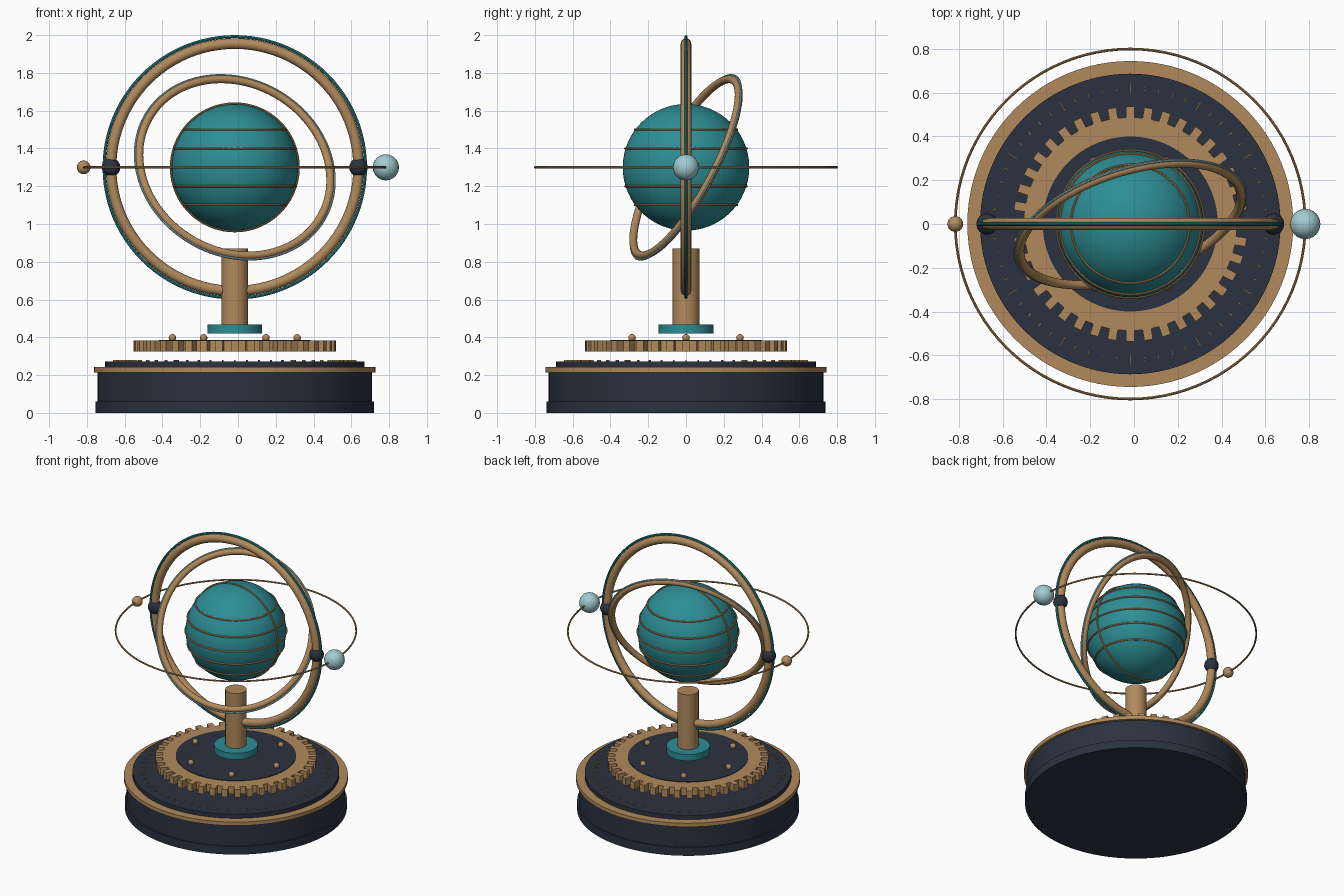
import bpy, bmesh, math
from mathutils import Vector

cube = bpy.data.objects.get("Cube")
if cube:
    bpy.data.objects.remove(cube, do_unlink=True)

CX = -0.017          # axis of the stand
HUB = Vector((CX, 0, 1.3))   # centre of globe and rings


def material(name, rgb):
    m = bpy.data.materials.new(name)
    m.use_nodes = True
    colour = (*rgb, 1)
    m.diffuse_color = colour
    m.node_tree.nodes["Principled BSDF"].inputs["Base Color"].default_value = colour
    return m


BRONZE = material("bronze", (0.44, 0.255, 0.107))
NAVY = material("dark navy", (0.024, 0.032, 0.05))
TEAL = material("teal", (0.026, 0.27, 0.3))
PALE = material("pale blue", (0.36, 0.6, 0.64))


def finish(name, mat, smooth=True):
    ob = bpy.context.object
    ob.name = ob.data.name = name
    ob.data.materials.append(mat)
    if smooth:
        bpy.ops.object.shade_smooth_by_angle(angle=math.radians(35))
    return ob


def disc(name, radius, z0, z1, mat, sides=96):
    bpy.ops.mesh.primitive_cylinder_add(vertices=sides, radius=radius, depth=z1 - z0,
                                        location=(CX, 0, (z0 + z1) / 2))
    return finish(name, mat)


def ball(name, radius, loc, mat, segs=24, rings=16):
    bpy.ops.mesh.primitive_uv_sphere_add(segments=segs, ring_count=rings,
                                         radius=radius, location=loc)
    return finish(name, mat)


def ring(name, major, minor, mat, normal=(0, 0, 1), centre=HUB, sides=12):
    bpy.ops.mesh.primitive_torus_add(major_radius=major, minor_radius=minor,
                                     major_segments=96, minor_segments=sides, location=centre)
    ob = finish(name, mat)
    ob.rotation_euler = Vector(normal).to_track_quat('Z', 'Y').to_euler()
    return ob


def mesh_object(name, bm, mat):
    me = bpy.data.meshes.new(name)
    bm.to_mesh(me)
    bm.free()
    ob = bpy.data.objects.new(name, me)
    bpy.context.collection.objects.link(ob)
    me.materials.append(mat)
    return ob


# Stepped base
disc("base_foot", 0.738, 0, 0.06, NAVY)
disc("base_body", 0.727, 0.06, 0.215, NAVY)
disc("base_rim", 0.745, 0.215, 0.242, BRONZE)
disc("dial_plate", 0.687, 0.242, 0.272, NAVY)

# Dial tick marks, every fifth one longer
bm = bmesh.new()
for i in range(60):
    a = math.tau * i / 60
    length = 0.05 if i % 5 == 0 else 0.022
    along = Vector((math.cos(a), math.sin(a), 0))
    across = Vector((-along.y, along.x, 0)) * 0.003
    mid = along * 0.62 + Vector((CX, 0, 0.271))
    quad = [bm.verts.new(mid + along * s * length / 2 + across * t)
            for s, t in ((-1, -1), (1, -1), (1, 1), (-1, 1))]
    face = bm.faces.new(quad)
    top = bmesh.ops.extrude_face_region(bm, geom=[face])["geom"]
    bmesh.ops.translate(bm, vec=(0, 0, 0.008),
                        verts=[g for g in top if isinstance(g, bmesh.types.BMVert)])
bmesh.ops.recalc_face_normals(bm, faces=bm.faces)
mesh_object("dial_ticks", bm, BRONZE)

# Toothed gear
TEETH = 40
bm = bmesh.new()
outline = []
for i in range(TEETH):
    a = math.tau * i / TEETH
    for r, w in ((0.487, -0.02), (0.536, -0.02), (0.536, 0.02), (0.487, 0.02)):
        outline.append(bm.verts.new((CX + r * math.cos(a) - w * math.sin(a),
                                     r * math.sin(a) + w * math.cos(a), 0.326)))
face = bm.faces.new(outline)
top = bmesh.ops.extrude_face_region(bm, geom=[face])["geom"]
bmesh.ops.translate(bm, vec=(0, 0, 0.056),
                    verts=[g for g in top if isinstance(g, bmesh.types.BMVert)])
bmesh.ops.recalc_face_normals(bm, faces=bm.faces)
mesh_object("gear", bm, BRONZE)
disc("gear_plate", 0.4, 0.37, 0.386, NAVY)

# Rivets on the gear plate
for i in range(6):
    a = math.tau * i / 6
    ball(f"rivet_{i + 1}", 0.02, (CX + 0.33 * math.cos(a), 0.33 * math.sin(a), 0.397),
         BRONZE, 16, 10)

# Column
disc("column_collar", 0.145, 0.42, 0.467, TEAL, 48)
disc("column", 0.071, 0.467, 0.87, BRONZE, 48)

# Globe with latitude bands and one meridian
R = 0.335
ball("globe", R, HUB, TEAL, 64, 32)
for i in range(-2, 3):
    h = i * 0.1
    ring(f"latitude_band_{i + 3}", math.sqrt(R * R - h * h) + 0.002, 0.006, BRONZE,
         centre=HUB + Vector((0, 0, h)), sides=8)
ring("meridian_band", R + 0.003, 0.006, BRONZE, (0, 1, 0), sides=8)

# Upright outer ring with teal edge and pivots
ring("outer_ring", 0.655, 0.028, BRONZE, (0, 1, 0), sides=16)
ring("outer_ring_edge", 0.692, 0.008, TEAL, (0, 1, 0), sides=8)
for side, name in ((1, "left_pivot"), (-1, "right_pivot")):
    ball(name, 0.049, HUB + Vector((side * 0.655, 0, 0)), NAVY, 16, 10)

# Tilted inner ring with pale edge
TILT = (-0.27, 0.85, -0.46)
ring("inner_ring", 0.525, 0.021, BRONZE, TILT, sides=16)
ring("inner_ring_edge", 0.549, 0.006, PALE, TILT, sides=8)

# Level orbit ring carrying two bodies
ring("orbit_ring", 0.8, 0.006, BRONZE, sides=8)
ball("large_moon", 0.069, HUB + Vector((0.8, 0, 0)), PALE)
ball("small_moon", 0.036, HUB - Vector((0.8, 0, 0)), BRONZE)
